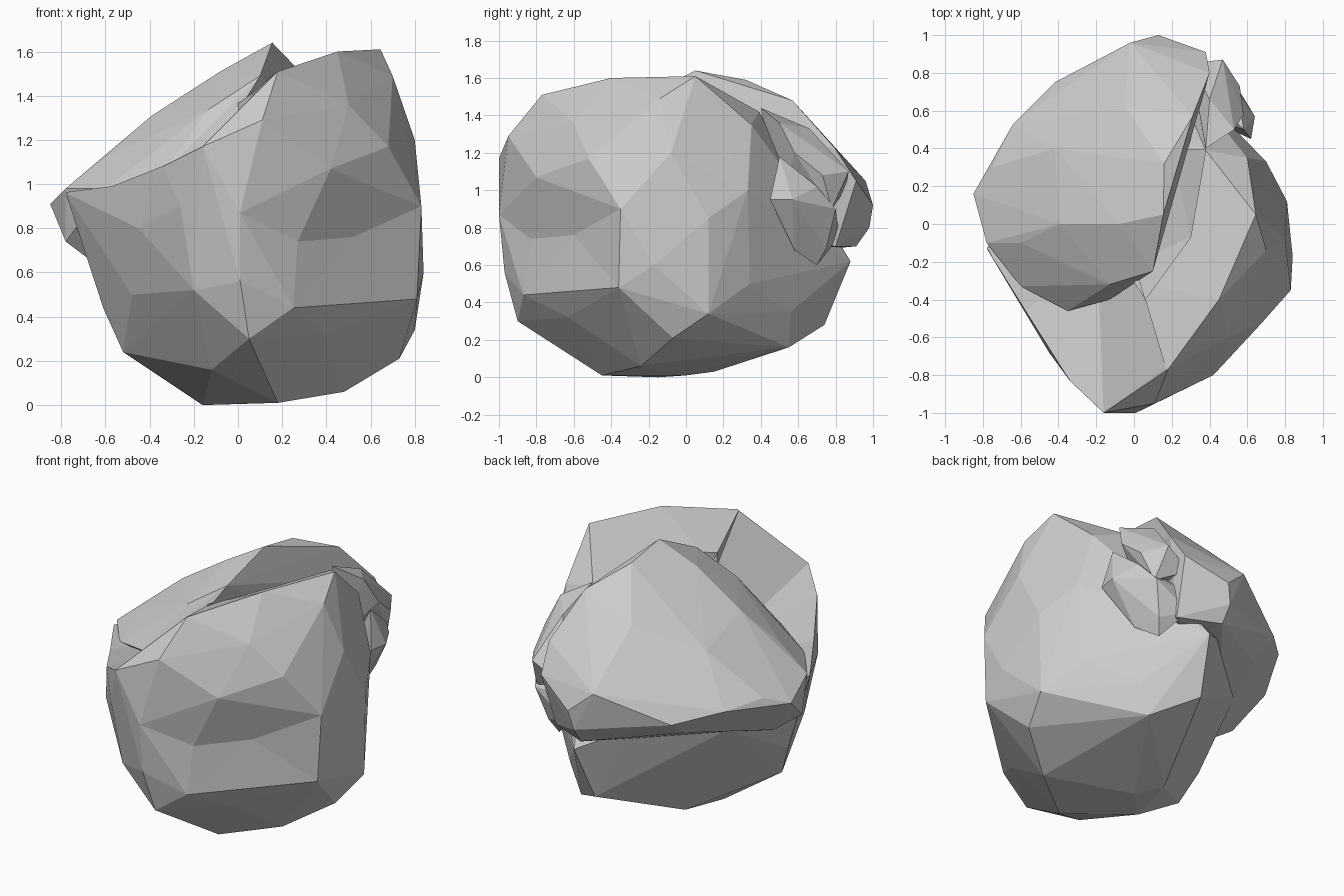
import bpy, bmesh
from mathutils import Vector

if "Cube" in bpy.data.objects:
    bpy.data.objects.remove(bpy.data.objects["Cube"])


def faceted_hull(name, points, dents=()):
    """Flat-faced chunk of stone spanned by its corner points, with shallow dents."""
    bm = bmesh.new()
    for p in points:
        bm.verts.new(p)
    bmesh.ops.convex_hull(bm, input=bm.verts[:])
    loose = [v for v in bm.verts if not v.link_faces]
    bmesh.ops.delete(bm, geom=loose, context='VERTS')
    bmesh.ops.recalc_face_normals(bm, faces=bm.faces[:])
    for d in map(Vector, dents):
        # sink the middle of the edge nearest to the dent
        edge = min(bm.edges, key=lambda e: ((e.verts[0].co + e.verts[1].co) / 2 - d).length)
        cut = bmesh.ops.subdivide_edges(bm, edges=[edge], cuts=1)
        for v in cut['geom_inner']:
            if isinstance(v, bmesh.types.BMVert):
                v.co = d
        bmesh.ops.triangulate(bm, faces=bm.faces[:])
    mesh = bpy.data.meshes.new(name)
    bm.to_mesh(mesh)
    bm.free()
    ob = bpy.data.objects.new(name, mesh)
    bpy.context.collection.objects.link(ob)
    return ob


def cutter_hull(name, floor):
    """Cutter with the given floor corners and open far above the stone."""
    return faceted_hull(name, floor + [(x, y, 2) for x, y, z in floor])


# Main block: slanting crest, front face, right flank, back and base
crest = [(.645, .05, 1.61), (.45, -.4, 1.6), (.18, -.77, 1.51), (.11, -.95, 1.29),
         (-.16, -1, 1.17), (-.34, -.83, 1.08), (-.56, -.47, .99), (-.78, -.13, .96)]
front = [(.01, -1, .87), (.01, -.97, .56), (.05, -.9, .3), (-.12, -.63, .16),
         (.39, -.63, .32), (.25, -.87, .44), (.42, -.8, 1.07),
         (.5, -.6, 1.36), (-.26, -.9, .9), (-.45, -.68, .8), (-.2, -.87, .52),
         (-.48, -.5, .5)]
flank = [(.68, -.52, 1.17), (.83, -.35, .9), (.81, -.36, .48), (.84, -.17, .6),
         (.81, .12, .85), (.8, .12, .34), (.8, -.08, 1.2), (.7, -.14, 1.49),
         (.7, .33, 1.0), (.66, .34, .5), (.6, .35, 1.35)]
back = [(.38, .39, 1.42), (.4, .6, 1.0), (.17, .88, .62), (.12, .74, .28),
        (.42, .56, .35), (-.1, .68, .75), (-.5, .3, .7), (-.62, -.12, .6)]
base = [(-.16, -.15, 0), (.18, -.45, .01), (.48, -.24, .06), (.73, -.07, .21),
        (.35, .55, .16), (0, 0, .01), (-.1, .15, .03),
        (-.52, -.22, .24), (-.61, -.15, .44)]
rock = faceted_hull("boulder", crest + front + flank + back + base,
                    dents=[(.52, -.6, .76), (.27, -.83, .74)])

# Cutters: sloping shelf behind the left crest, and the groove beside the lump
shelf = cutter_hull("shelf_cutter", [
    (.17, -.77, 1.505), (-.1, -.8, 1.23), (-.16, -1.02, 1.175), (-.34, -.85, 1.085),
    (-.58, -.48, .99), (-.82, -.1, .96), (-.13, -.53, 1.15), (.06, -.4, 1.33), (-.2, 0, 1.0)])
groove = cutter_hull("groove_cutter", [
    (.06, -.4, 1.3), (.3, -.07, 1.35), (.38, .39, 1.4), (0, -.2, 1.1), (.2, .4, 1.2)])

# Overhanging upper lump at the back left
lump_top = [(.155, .05, 1.64), (.1, -.25, 1.49), (-.13, -.32, 1.34), (-.08, 0, 1.51),
            (-.39, 0, 1.31), (-.42, .4, 1.22), (.16, .32, 1.59), (.31, .57, 1.48),
            (-.05, .62, 1.36), (-.25, -.25, 1.25), (-.6, -.1, 1.12),
            (-.13, -.4, 1.12), (-.35, -.46, 1.04), (-.6, -.33, .98)]
lump_rim = [(-.78, -.1, .98), (-.85, .16, .91), (-.75, .3, .97), (-.64, .53, .94),
            (-.42, .75, .88), (-.2, .84, 1.0), (-.02, .96, 1.05), (.13, 1, .92),
            (.1, .98, .8), (.38, .91, 1.05), (.4, .8, 1.22)]
lump_under = [(-.78, -.05, .74), (-.62, 0, .62), (-.4, .6, .77), (.1, .91, .7), (.35, .8, .7)]
lump = faceted_hull("upper_lump", lump_top + lump_rim + lump_under)

# Broken ledges on the back right shoulder
ledge = faceted_hull("shoulder_ledge", [
    (.47, .87, 1.1), (.56, .73, 1.08), (.58, .58, 1.2), (.53, .5, 1.36),
    (.38, .4, 1.44), (.4, .66, 1.33), (.36, .5, .95), (.5, .78, .9), (.3, .85, 1.0)])
lower_ledge = faceted_hull("lower_ledge", [
    (.64, .57, .95), (.55, .7, 1.02), (.5, .8, .9), (.44, .75, .69), (.4, .7, .6),
    (.48, .58, .68), (.3, .6, .7), (.28, .82, .75), (.3, .8, .9), (.62, .45, .95),
    (.58, .5, 1.18)])

# Carve and fuse the chunks into a single stone
steps = [(shelf, 'DIFFERENCE'), (groove, 'DIFFERENCE'),
         (lump, 'UNION'), (ledge, 'UNION'), (lower_ledge, 'UNION')]
for part, operation in steps:
    mod = rock.modifiers.new("carve", 'BOOLEAN')
    mod.operation = operation
    mod.solver = 'EXACT'
    mod.object = part
deps = bpy.context.evaluated_depsgraph_get()
fused = bpy.data.meshes.new_from_object(rock.evaluated_get(deps))
rock.modifiers.clear()
rock.data = fused
for part, operation in steps:
    bpy.data.objects.remove(part, do_unlink=True)
